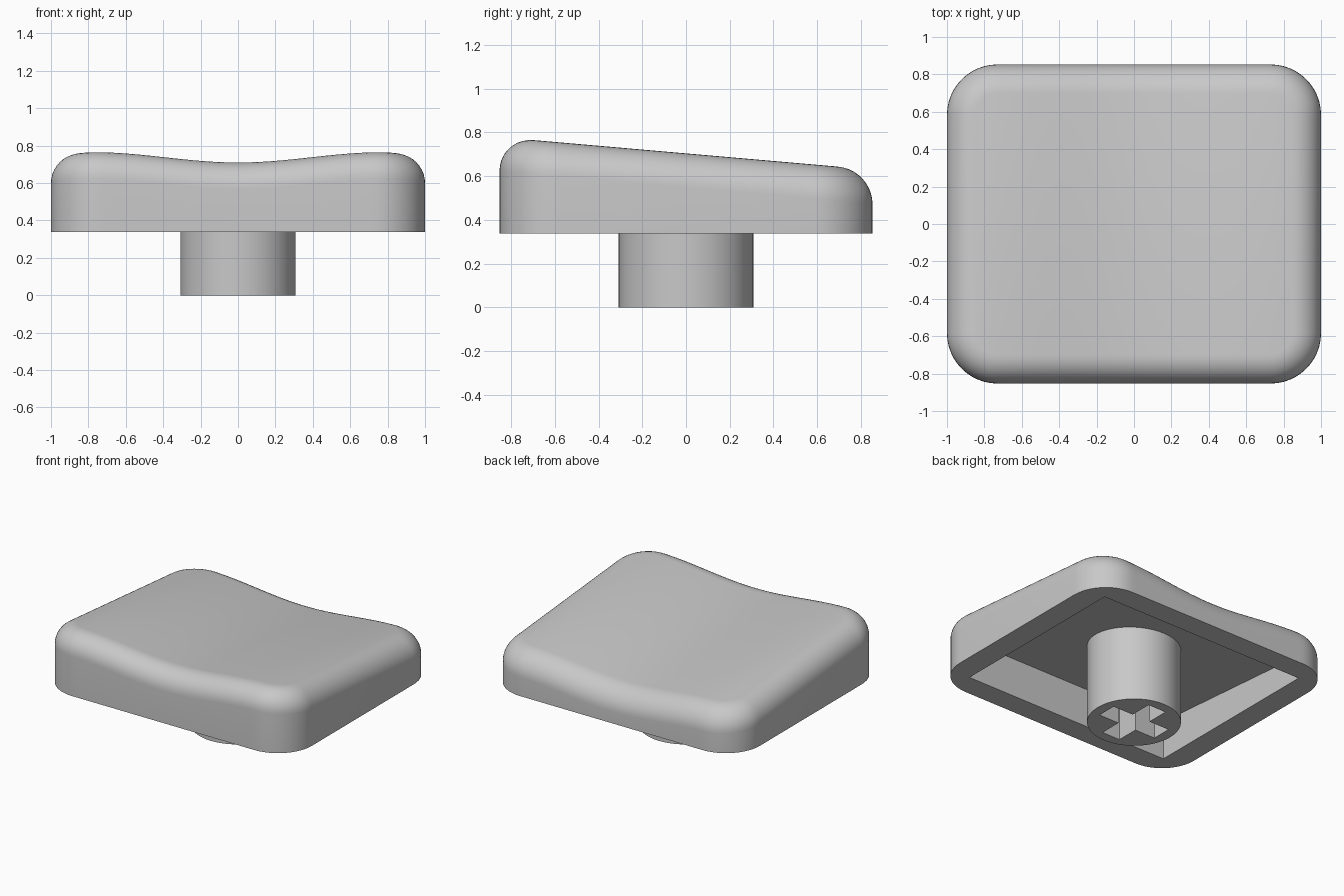
import bpy
import bmesh
from math import cos, sin, pi, radians

HALF_X, HALF_Y = 1.0, 0.853
BASE_Z = 0.337
CORNER, FILLET = 0.27, 0.155
ARC_STEPS, FILLET_STEPS, FRONT_STEPS = 12, 10, 40

old = bpy.data.objects.get("Cube")
if old:
    bpy.data.objects.remove(old, do_unlink=True)

grey = bpy.data.materials.new("light grey plastic")
grey.use_nodes = True
colour = (0.58, 0.58, 0.58, 1)
grey.diffuse_color = colour
grey.node_tree.nodes["Principled BSDF"].inputs["Base Color"].default_value = colour


def finish(bm, name):
    bmesh.ops.recalc_face_normals(bm, faces=bm.faces)
    mesh = bpy.data.meshes.new(name)
    bm.to_mesh(mesh)
    bm.free()
    mesh.materials.append(grey)
    obj = bpy.data.objects.new(name, mesh)
    bpy.context.collection.objects.link(obj)
    return obj


def prism(name, outline, bottom, top):
    """Upright prism; top is a function of y so the lid may slope."""
    bm = bmesh.new()
    low = [bm.verts.new((x, y, bottom)) for x, y in outline]
    high = [bm.verts.new((x, y, top(y))) for x, y in outline]
    bm.faces.new(low)
    bm.faces.new(high)
    for i in range(len(low)):
        j = (i + 1) % len(low)
        bm.faces.new((low[i], low[j], high[j], high[i]))
    return finish(bm, name)


def select_only(obj):
    bpy.ops.object.select_all(action="DESELECT")
    obj.select_set(True)
    bpy.context.view_layer.objects.active = obj


def cut(obj, cutter):
    mod = obj.modifiers.new("cut", "BOOLEAN")
    mod.operation = "DIFFERENCE"
    mod.solver = "EXACT"
    mod.object = cutter
    select_only(obj)
    bpy.ops.object.modifier_apply(modifier=mod.name)
    bpy.data.objects.remove(cutter, do_unlink=True)


def smooth(obj):
    select_only(obj)
    bpy.ops.object.shade_smooth_by_angle(angle=radians(30))


def top_height(x, y):
    # Slopes down to the back, with a shallow scoop across the width
    dip = 0.055 * (0.5 + 0.5 * cos(pi * min(abs(x) / 0.78, 1)))
    return 0.704 - 0.087 * y - dip


def half_outline(inset):
    """Front half of the rounded rectangle, from left side to right side."""
    cx, cy, r = HALF_X - CORNER, HALF_Y - CORNER, CORNER - inset
    arc = [pi / 2 * i / ARC_STEPS for i in range(ARC_STEPS + 1)]
    left = [(-cx - r * cos(a), -cy - r * sin(a)) for a in arc]
    middle = [(-cx + 2 * cx * i / FRONT_STEPS, -cy - r) for i in range(1, FRONT_STEPS)]
    right = [(-x, y) for x, y in reversed(left)]
    return left + middle + right


# Cap shell: vertical skirt, rounded shoulder, scooped top
bm = bmesh.new()
rings = []
for step in range(-1, FILLET_STEPS + 1):
    t = pi / 2 * max(step, 0) / FILLET_STEPS
    front = half_outline(FILLET * (1 - cos(t)))
    ring = []
    for x, y in front + [(x, -y) for x, y in reversed(front)]:
        z = BASE_Z if step < 0 else top_height(x, y) - FILLET * (1 - sin(t))
        ring.append(bm.verts.new((x, y, z)))
    rings.append(ring)
count = len(rings[0])
for a, b in zip(rings, rings[1:]):
    for i in range(count):
        j = (i + 1) % count
        bm.faces.new((a[i], a[j], b[j], b[i]))
bm.faces.new(rings[0])
last = rings[-1]
for i in range(count // 2 - 1):
    bm.faces.new((last[i], last[i + 1], last[count - 2 - i], last[count - 1 - i]))
cap = finish(bm, "cap_shell")

# Hollow underside with a sloping ceiling
hx, hy = 0.83, 0.69
cavity = prism("cavity_cutter", [(-hx, -hy), (hx, -hy), (hx, hy), (-hx, hy)],
               0.1, lambda y: 0.562 - 0.08 * y)
cut(cap, cavity)
smooth(cap)

# Round stem with a cross-shaped socket
SIDES = 48
circle = [(0.308 * cos(2 * pi * i / SIDES), 0.308 * sin(2 * pi * i / SIDES))
          for i in range(SIDES)]
stem = prism("stem", circle, 0, lambda y: 0.61)
arm, half = 0.235, 0.072
quarter = [(arm, -half), (arm, half), (half, half)]
cross = []
for _ in range(4):
    cross += quarter
    quarter = [(-y, x) for x, y in quarter]
cut(stem, prism("socket_cutter", cross, -0.1, lambda y: 0.45))
smooth(stem)
